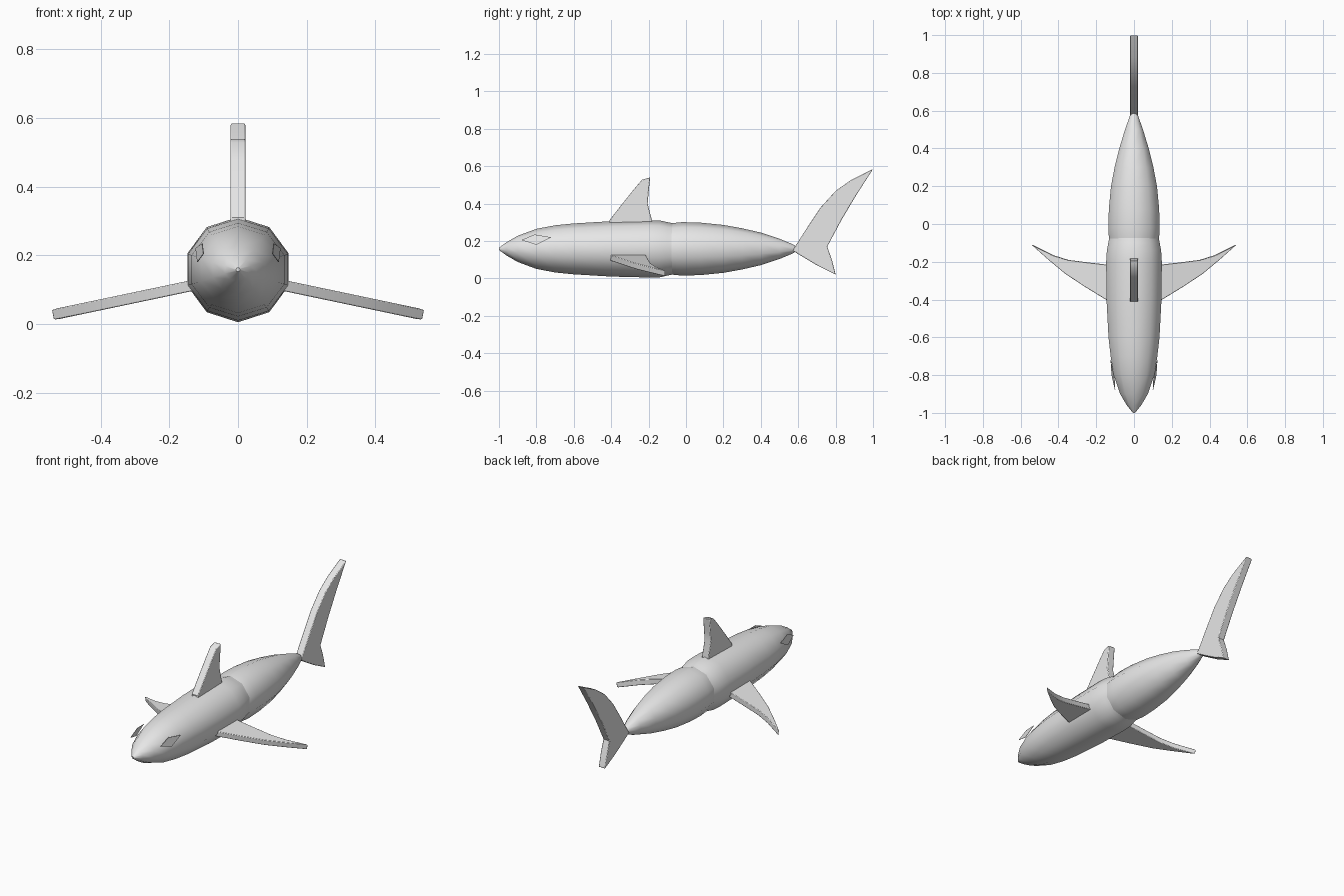
import bpy, bmesh, math
from mathutils import Vector

cube = bpy.data.objects.get("Cube")
if cube:
    bpy.data.objects.remove(cube)

grey = bpy.data.materials.new("light_grey")
grey.use_nodes = True
grey.diffuse_color = (0.8, 0.8, 0.8, 1)
grey.node_tree.nodes["Principled BSDF"].inputs["Base Color"].default_value = (0.8, 0.8, 0.8, 1)

SIDES = 10
AXIS_Z = 0.158
HALF = 0.022  # half thickness of the fins


def finish(name, bm, angle):
    bmesh.ops.recalc_face_normals(bm, faces=bm.faces)
    mesh = bpy.data.meshes.new(name)
    bm.to_mesh(mesh)
    bm.free()
    mesh.materials.append(grey)
    obj = bpy.data.objects.new(name, mesh)
    bpy.context.collection.objects.link(obj)
    bpy.ops.object.select_all(action="DESELECT")
    obj.select_set(True)
    bpy.context.view_layer.objects.active = obj
    bpy.ops.object.shade_smooth_by_angle(angle=math.radians(angle))
    return obj


def body_part(name, profile):
    """Ten-sided rings along y, from (y, half width, half height)."""
    bm = bmesh.new()
    rings = []
    for y, rx, rz in profile:
        rings.append([bm.verts.new((rx * math.sin(a), y, AXIS_Z + rz * math.cos(a)))
                      for a in (math.tau * i / SIDES for i in range(SIDES))])
    for r, s in zip(rings, rings[1:]):
        for i in range(SIDES):
            j = (i + 1) % SIDES
            bm.faces.new((r[i], r[j], s[j], s[i]))
    bm.faces.new(rings[0])
    bm.faces.new(rings[-1])
    return finish(name, bm, 50)


def slab(name, points, offset, bevel):
    """Thick plate from an outline, pushed both ways by the offset."""
    bm = bmesh.new()
    offset = Vector(offset)
    face = bm.faces.new([bm.verts.new(Vector(p) - offset) for p in points])
    out = bmesh.ops.extrude_face_region(bm, geom=[face])
    verts = [v for v in out["geom"] if isinstance(v, bmesh.types.BMVert)]
    bmesh.ops.translate(bm, verts=verts, vec=offset * 2)
    obj = finish(name, bm, 35)
    if bevel:
        mod = obj.modifiers.new("soft_edges", "BEVEL")
        mod.width = bevel
        mod.segments = 2
        mod.limit_method = "ANGLE"
        mod.angle_limit = math.radians(50)
    return obj


# Body in two overlapping halves
body_part("front_body", [
    (-1, .006, .006), (-.96, .04, .035), (-.9, .077, .07), (-.8, .113, .107),
    (-.7, .13, .126), (-.6, .142, .136), (-.4, .153, .148), (-.2, .155, .153),
    (-.14, .151, .152), (-.1, .143, .143), (-.06, .135, .135)])
body_part("rear_body", [
    (-.1, .134, .134), (-.07, .14, .138), (-.02, .143, .143), (.08, .14, .14),
    (.2, .128, .128), (.3, .108, .11), (.4, .082, .087), (.5, .05, .054),
    (.57, .024, .025), (.6, .006, .006)])

# Upright fins, outlined in y and z
dorsal = [(-.41, .27), (-.41, .31), (-.34, .4), (-.28, .475), (-.235, .528),
          (-.192, .54), (-.2, .46), (-.205, .4), (-.182, .31), (-.182, .27)]
tail = [(.57, .15), (.65, .275), (.72, .38), (.8, .468), (.88, .525), (1, .585),
        (.91, .445), (.83, .31), (.755, .17), (.78, .1), (.8, .02), (.7, .07), (.6, .13)]
for name, outline in (("dorsal_fin", dorsal), ("tail_fin", tail)):
    slab(name, [(0, y, z) for y, z in outline], (HALF, 0, 0), .004)

# Side fins sloping down, outlined in x and y, and eye plates
pectoral = [(.08, -.43), (.147, -.4), (.25, -.337), (.36, -.265), (.45, -.19), (.54, -.11),
            (.43, -.165), (.35, -.19), (.25, -.203), (.147, -.215), (.08, -.22)]
eye = [(.1, -.88, .205), (.104, -.81, .235), (.123, -.72, .22), (.118, -.8, .18)]
for side, s in (("left", 1), ("right", -1)):
    slab(side + "_pectoral_fin",
         [(s * x, y, .109 - .21 * (x - .147)) for x, y in pectoral],
         (s * .003, 0, .0155), .003)
    slab(side + "_eye", [(s * x, y, z) for x, y, z in eye], (s * .001, 0, 0), 0)
